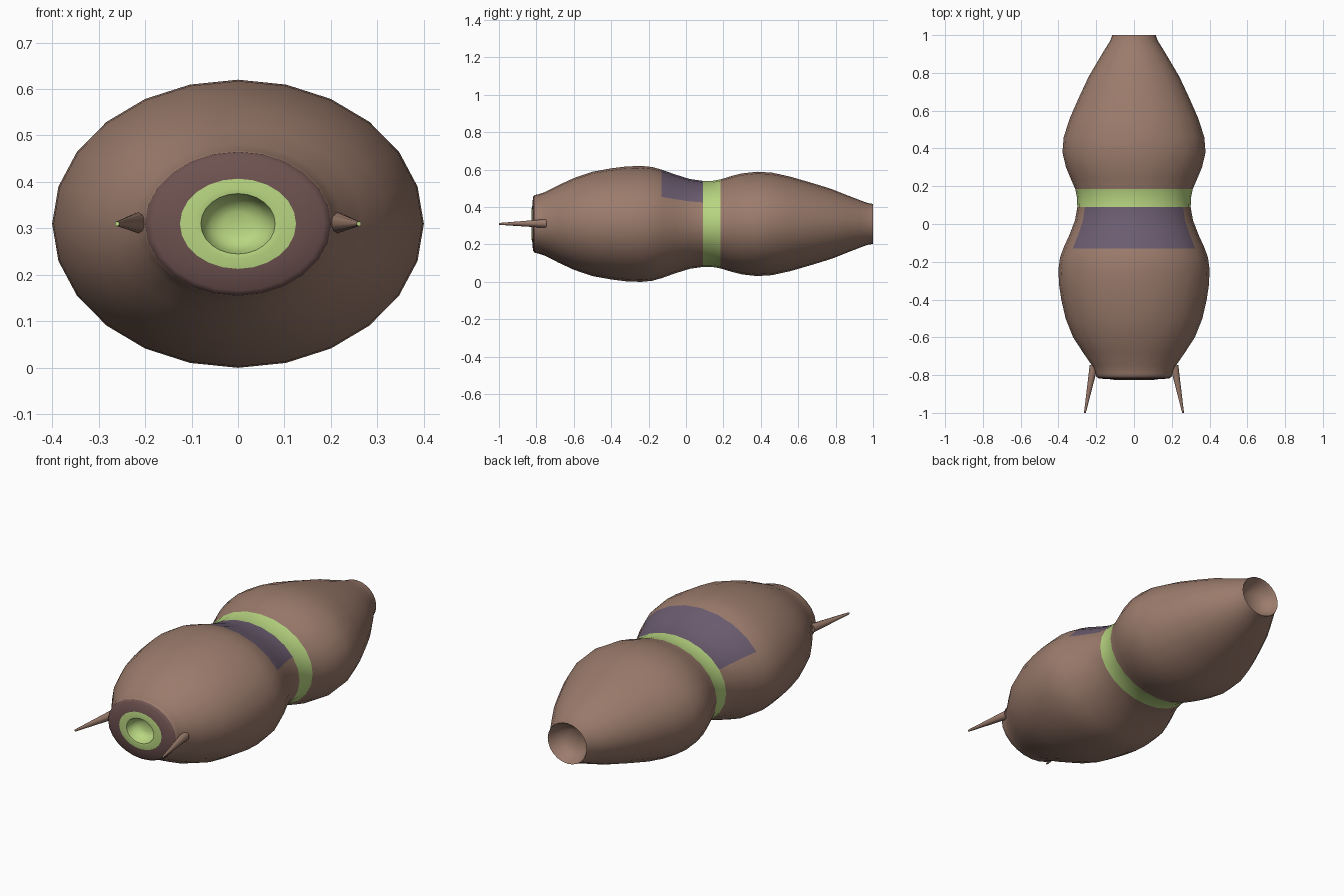
import bpy, bmesh, math
from mathutils import Vector

if "Cube" in bpy.data.objects:
    bpy.data.objects.remove(bpy.data.objects["Cube"])

SIDES = 24
CZ = 0.31


def mat(name, col):
    m = bpy.data.materials.new(name)
    m.diffuse_color = (*col, 1)
    m.use_nodes = True
    m.node_tree.nodes["Principled BSDF"].inputs["Base Color"].default_value = m.diffuse_color
    return m


BROWN = mat("brown skin", (0.33, 0.20, 0.15))
GREEN = mat("light green", (0.48, 0.67, 0.22))
PURPLE = mat("purple patch", (0.15, 0.11, 0.165))
MAROON = mat("maroon mouth", (0.155, 0.085, 0.08))
MATS = [BROWN, GREEN, PURPLE, MAROON]


def loft(name, rings, pick):
    """Skin elliptical rings (y, rx, rz) along y and cap both ends with fans."""
    bm = bmesh.new()
    loops = []
    for y, rx, rz in rings:
        loops.append([bm.verts.new((rx * math.cos(2 * math.pi * i / SIDES), y,
                                    CZ + rz * math.sin(2 * math.pi * i / SIDES)))
                      for i in range(SIDES)])
    for r in range(len(loops) - 1):
        a, b = loops[r], loops[r + 1]
        for i in range(SIDES):
            j = (i + 1) % SIDES
            f = bm.faces.new((a[i], b[i], b[j], a[j]))
            f.material_index = pick(r, (i + 0.5) * 360 / SIDES)
    for r, flip in ((0, False), (len(loops) - 1, True)):
        lp = loops[r][::-1] if flip else loops[r]
        c = bm.verts.new((0, rings[r][0], CZ))
        for i in range(SIDES):
            f = bm.faces.new((lp[i], lp[(i + 1) % SIDES], c))
            f.material_index = pick(min(r, len(loops) - 2), 270)
    bmesh.ops.recalc_face_normals(bm, faces=bm.faces)
    return finish(name, bm)


def finish(name, bm, angle=50):
    me = bpy.data.meshes.new(name)
    bm.to_mesh(me)
    bm.free()
    for m in MATS:
        me.materials.append(m)
    ob = bpy.data.objects.new(name, me)
    bpy.context.collection.objects.link(ob)
    bpy.ops.object.select_all(action='DESELECT')
    ob.select_set(True)
    bpy.context.view_layer.objects.active = ob
    bpy.ops.object.shade_smooth_by_angle(angle=math.radians(angle))
    return ob


# mouth: bowl from the inside out to the lip
mouth = [(-0.765, 0.03, 0.025), (-0.775, 0.058, 0.046), (-0.80, 0.074, 0.059),
         (-0.825, 0.08, 0.065), (-0.827, 0.095, 0.075), (-0.822, 0.125, 0.097),
         (-0.818, 0.185, 0.144)]
# outer body, front to back
body = [(-0.808, 0.2, 0.155), (-0.79, 0.204, 0.158), (-0.75, 0.222, 0.172),
        (-0.68, 0.27, 0.208), (-0.6, 0.322, 0.245), (-0.5, 0.362, 0.279),
        (-0.4, 0.385, 0.297), (-0.32, 0.397, 0.307), (-0.24, 0.4, 0.31),
        (-0.18, 0.392, 0.304), (-0.13, 0.375, 0.29), (-0.06, 0.343, 0.265),
        (0.02, 0.312, 0.24), (0.09, 0.3, 0.23), (0.14, 0.302, 0.23),
        (0.185, 0.311, 0.238), (0.24, 0.335, 0.255), (0.3, 0.36, 0.27),
        (0.38, 0.379, 0.279), (0.46, 0.372, 0.274), (0.56, 0.34, 0.252),
        (0.68, 0.287, 0.217), (0.78, 0.24, 0.186), (0.86, 0.193, 0.154),
        (0.93, 0.151, 0.127), (0.97, 0.126, 0.112), (1.0, 0.115, 0.107)]
# hollow in the tail end
tail = [(0.985, 0.106, 0.098), (0.95, 0.088, 0.081), (0.925, 0.05, 0.046)]
rings = mouth + body + tail


def body_colour(r, ang):
    y = (rings[r][0] + rings[r + 1][0]) / 2
    if r < 5:
        return 1
    if r < len(mouth):
        return 3
    if 0.09 < y < 0.185:
        return 1
    if -0.13 < y < 0.09 and 30 < ang < 150:
        return 2
    return 0


loft("body", rings, body_colour)

# feelers beside the mouth, with green tips
for side, label in ((-1, "left"), (1, "right")):
    a = Vector((side * 0.213, -0.75, CZ + 0.002))
    b = Vector((side * 0.26, -1.0, CZ))
    d = b - a
    bm = bmesh.new()
    bmesh.ops.create_cone(bm, cap_ends=True, segments=10, radius1=0.023,
                          radius2=0.005, depth=d.length)
    for f in bm.faces:
        if f.normal.z > 0.9:
            f.material_index = 1
    bm.transform(d.to_track_quat('Z', 'Y').to_matrix().to_4x4())
    bmesh.ops.translate(bm, verts=bm.verts, vec=(a + b) / 2)
    finish(label + "_feeler", bm)
